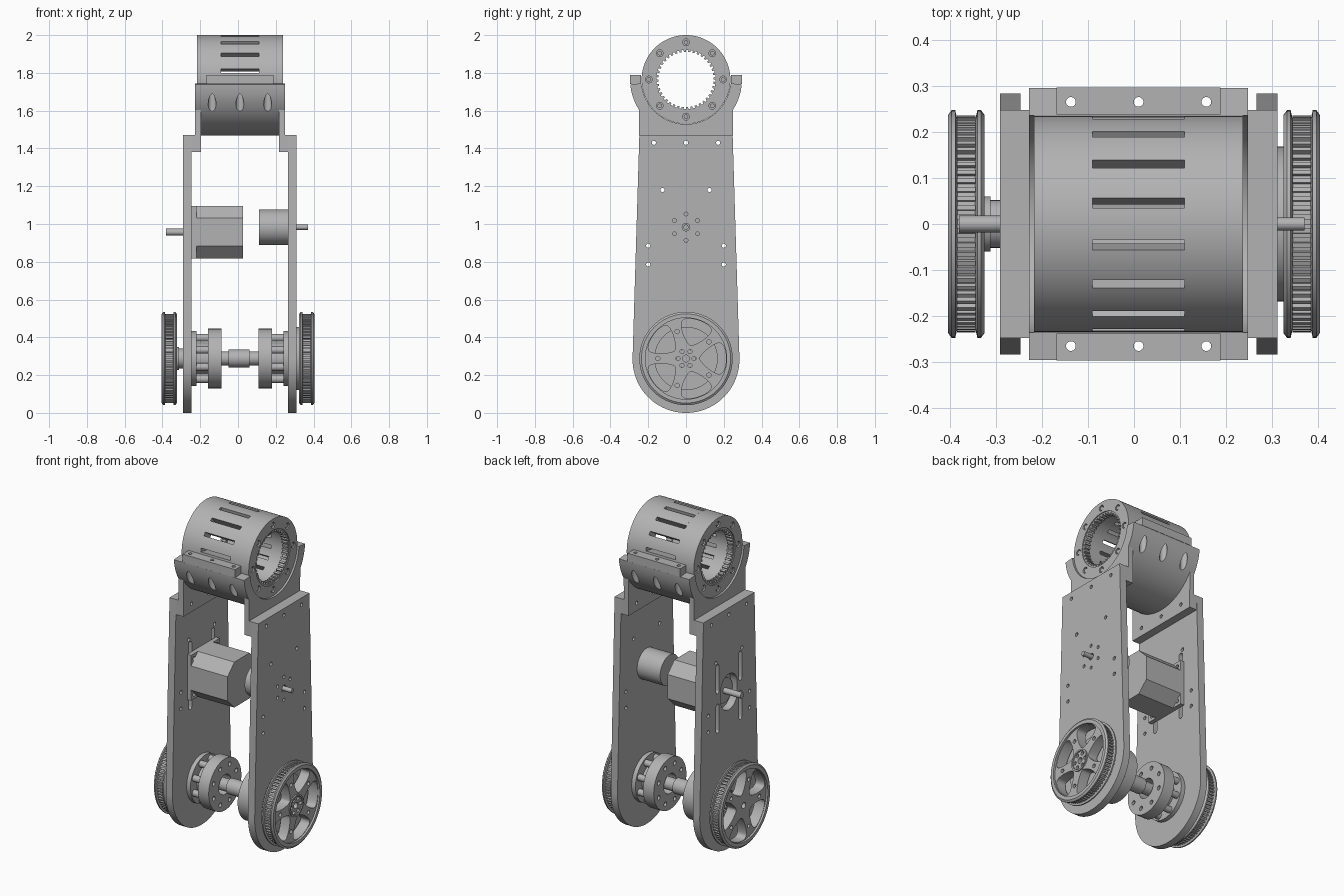
import bpy, bmesh
from math import sin, cos, pi, radians
from mathutils import Matrix

if "Cube" in bpy.data.objects:
    bpy.data.objects.remove(bpy.data.objects["Cube"])

metal = bpy.data.materials.new("machined_grey")
metal.use_nodes = True
GREY = (0.45, 0.45, 0.45, 1)
metal.diffuse_color = GREY
metal.node_tree.nodes["Principled BSDF"].inputs["Base Color"].default_value = GREY

MID = 0.01      # frame mid-plane in x
AXLE = 0.288    # wheel axle height
HEAD = 1.765    # tube axis height
made = []


def add(name, mesh):
    mesh.materials.clear()
    mesh.materials.append(metal)
    ob = bpy.data.objects.new(name, mesh)
    bpy.context.collection.objects.link(ob)
    made.append(ob)
    return ob


def finish(name, bm):
    bmesh.ops.recalc_face_normals(bm, faces=bm.faces)
    mesh = bpy.data.meshes.new(name)
    bm.to_mesh(mesh)
    bm.free()
    return add(name, mesh)


def arc(y, z, r, a0, a1, n=32):
    return [(y + r * cos(radians(a0 + (a1 - a0) * i / n)),
             z + r * sin(radians(a0 + (a1 - a0) * i / n))) for i in range(n + 1)]


def circle(y, z, r, n=24):
    return arc(y, z, r, 0, 360, n)[:-1]


def ring(z, radius, r, count, start=0, n=16):
    spots = arc(0, z, radius, start, start + 360, count)[:-1]
    return [circle(y, h, r, n) for y, h in spots]


def slot(y, z, r, half):
    return arc(y, z + half, r, 0, 180, 12) + arc(y, z - half, r, 180, 360, 12)


def gear(z, r0, r1, teeth):
    return [(r * cos(a), z + r * sin(a)) for i in range(teeth)
            for r, f in ((r0, 0), (r0, .5), (r1, .5), (r1, 1))
            for a in [(i + f * .96 + .02) * 2 * pi / teeth]]


def rounded(pts, times=3):
    for _ in range(times):
        pts = [(a[0] * (1 - t) + b[0] * t, a[1] * (1 - t) + b[1] * t)
               for a, b in zip(pts, pts[1:] + pts[:1]) for t in (.25, .75)]
    return pts


def extrude(name, x0, x1, outline, holes=()):
    """Outline with holes in the (y, z) plane, extruded along x."""
    x0, x1 = min(x0, x1), max(x0, x1)
    cu = bpy.data.curves.new(name, 'CURVE')
    cu.dimensions, cu.fill_mode, cu.extrude = '2D', 'BOTH', (x1 - x0) / 2
    for loop in [outline, *holes]:
        sp = cu.splines.new('POLY')
        sp.points.add(len(loop) - 1)
        for p, (y, z) in zip(sp.points, loop):
            p.co = (y, z, 0, 1)
        sp.use_cyclic_u = True
    tmp = bpy.data.objects.new(name, cu)
    bm = bmesh.new()
    bm.from_mesh(tmp.to_mesh())
    bpy.data.objects.remove(tmp)
    bpy.data.curves.remove(cu)
    bmesh.ops.remove_doubles(bm, verts=bm.verts, dist=1e-5)
    frame = Matrix(((0, 0, 1, (x0 + x1) / 2), (1, 0, 0, 0), (0, 1, 0, 0), (0, 0, 0, 1)))
    bm.transform(frame)
    return finish(name, bm)


def rod(name, x0, x1, r, z, n=32):
    return extrude(name, x0, x1, circle(0, z, r, n))


def box(name, x0, x1, y0, y1, z0, z1):
    return extrude(name, x0, x1, [(y0, z0), (y1, z0), (y1, z1), (y0, z1)])


def lathe(name, profile, z, n=96):
    """Closed (x, r) profile spun around the x axis at height z."""
    bm = bmesh.new()
    vs = [bm.verts.new((x, 0, z + r)) for x, r in profile]
    es = [bm.edges.new((a, b)) for a, b in zip(vs, vs[1:] + vs[:1])]
    bmesh.ops.spin(bm, geom=vs + es, cent=(0, 0, z), axis=(1, 0, 0), angle=2 * pi, steps=n)
    bmesh.ops.remove_doubles(bm, verts=bm.verts, dist=1e-5)
    return finish(name, bm)


def drill(targets, r, z0, z1):
    """Vertical holes through both clamp lips."""
    bm = bmesh.new()
    for x in (-.147, 0, .147):
        for y in (-.265, .265):
            bmesh.ops.create_cone(bm, cap_ends=True, segments=24, radius1=r, radius2=r, depth=z1 - z0,
                                  matrix=Matrix.Translation((MID + x, y, (z0 + z1) / 2)))
    cutter = finish("clamp_drill", bm)
    made.remove(cutter)
    cutter.hide_render = True
    for ob in targets:
        mod = ob.modifiers.new("holes", 'BOOLEAN')
        mod.operation, mod.solver, mod.object = 'DIFFERENCE', 'EXACT', cutter
        bpy.context.view_layer.update()
        mesh = bpy.data.meshes.new_from_object(ob.evaluated_get(bpy.context.evaluated_depsgraph_get()))
        ob.modifiers.clear()
        ob.data = mesh
    bpy.data.objects.remove(cutter)


# Side plates
plate = [(.247, 1.472), (-.247, 1.472)] + arc(0, .283, .283, 178, 362, 48)
foot_holes = [circle(y, 1.43, .011, 16) for y in (-.17, 0, .17)]
side_holes = [circle(y * s, z, .011, 16) for s in (-1, 1)
              for y, z in ((.125, 1.18), (.2, .885), (.2, .785))]
shared = foot_holes + side_holes + [circle(0, AXLE, .06)]
gear_mount = ring(.983, .07, .01, 6, 30) + [circle(0, .983, .02)]
motor_mount = [slot(y, z, .014, .075) for y in (-.11, .11) for z in (.835, 1.075)]
extrude("right_plate", MID + .256, MID + .301, plate, shared + gear_mount)
extrude("left_plate", MID - .301, MID - .256, plate, shared + motor_mount + [slot(0, .957, .08, .03)])

# Cradle around the tube, with end brackets and raised clamp lips
inner = arc(0, HEAD, .2365, 355, 185, 48)
cradle = extrude("cradle", MID - .206, MID + .206, arc(0, HEAD, .296, 185, 355, 64) + inner)
lips = [box("clamp_lip", MID - .178, MID + .178, min(s * .238, s * .296), max(s * .238, s * .296),
            1.74, 1.79) for s in (-1, 1)]
drill([cradle] + lips, .0105, 1.4, 1.9)
drill([cradle], .021, 1.4, 1.715)
bracket = (arc(0, HEAD, .296, 185, 213, 12) + [(-.247, 1.38), (.247, 1.38)]
           + arc(0, HEAD, .296, 327, 355, 12) + inner)
for s in (-1, 1):
    extrude("end_bracket", MID + s * .206, MID + s * .238, bracket, foot_holes)
    extrude("bracket_foot", MID + s * .238, MID + s * .256,
            [(-.247, 1.38), (.247, 1.38), (.247, 1.472), (-.247, 1.472)], foot_holes)

# Slotted tube: two solid collars joined by sixteen bars, with toothed end rings
for s in (-1, 1):
    extrude("tube_collar", MID + s * .1, MID + s * .215, circle(0, HEAD, .235, 96), [circle(0, HEAD, .165, 64)])
    extrude("tube_end_face", MID + s * .215, MID + s * .227, circle(0, HEAD, .235, 96),
            [circle(0, HEAD, .165, 64)] + ring(HEAD, .197, .018, 8))
    for i, hole in enumerate(ring(HEAD, .197, .012, 8)):
        extrude("tube_screw", MID + s * .213, MID + s * .223, hole)
    extrude("toothed_ring", MID + s * .185, MID + s * .221, circle(0, HEAD, .166, 64),
            [gear(HEAD, .146, .157, 40)])
for i in range(16):
    a = i * 22.5
    extrude("tube_bar", MID - .1, MID + .1,
            arc(0, HEAD, .235, a - 8.6, a + 8.6, 6) + arc(0, HEAD, .165, a + 7.8, a - 7.8, 6))

# Square motor on the left plate
c, h, zc = .065, .139, .957
octagon = [(y * sy, zc + z * sy * sz) for sy, sz, order in
           ((1, 1, 1), (-1, -1, -1), (-1, 1, 1), (1, -1, -1))
           for y, z in ((h, h - c), (h - c, h))[::order]]
extrude("motor_body", -.225, .027, octagon)
extrude("motor_flange", -.246, -.22, [(-h, zc - h), (h, zc - h), (h, zc + h), (-h, zc + h)],
        [circle(y, zc + z, .012, 16) for y in (-.11, .11) for z in (-.11, .11)])
rod("motor_boss", -.262, -.24, .075, zc)
rod("motor_shaft", -.38, -.2, .018, zc)

# Round motor on the right plate
rod("round_motor", .11, MID + .256, .093, .983, 48)
rod("round_motor_shaft", .2, .37, .014, .983)

# Toothed wheels with five windows
windows = []
for i in range(5):
    corners = [(.075, -10), (.15, -27), (.215, -25), (.218, 0), (.215, 25), (.15, 27), (.075, 10)]
    windows.append(rounded([(r * cos(radians(a + 72 * i)), AXLE + r * sin(radians(a + 72 * i)))
                            for r, a in corners]))
for s, side in ((-1, "left"), (1, "right")):
    lathe(side + "_wheel_rim", [(s * x, r) for x, r in (
        (.404, .215), (.404, .236), (.396, .247), (.388, .247), (.383, .225),
        (.345, .225), (.34, .247), (.332, .247), (.324, .236), (.324, .215))], AXLE)
    extrude(side + "_wheel_teeth", s * .344, s * .384, gear(AXLE, .236, .226, 72), [circle(0, AXLE, .22, 72)])
    hub = ring(AXLE, .042, .011, 6) if s > 0 else []
    extrude(side + "_wheel_web", s * .33, s * .392, circle(0, AXLE, .2165, 96),
            windows + ring(AXLE, .15, .012, 5, 36) + hub + [circle(0, AXLE, .018)])
    if s > 0:
        extrude("right_hub_ring", .39, .399, circle(0, AXLE, .066, 48), [circle(0, AXLE, .056, 48)])
rod("left_wheel_collar", -.33, -.29, .052, AXLE)
rod("left_collar_lip", -.325, -.312, .06, AXLE)
extrude("right_wheel_flange", .31, .324, circle(0, AXLE, .168, 64), [circle(0, AXLE, .06)])
rod("right_wheel_collar", .3, .335, .052, AXLE)

# Bearing housings on spacer posts
for s in (-1, 1):
    extrude("bearing_flange", MID + s * .23, MID + s * .256, circle(0, AXLE, .146, 64), [circle(0, AXLE, .05)])
    rod("bearing_core", MID + s * .16, MID + s * .235, .085, AXLE, 48)
    for post in ring(AXLE, .118, .02, 8, 22.5):
        extrude("spacer_post", MID + s * .165, MID + s * .235, post)
    extrude("bearing_disc", MID + s * .098, MID + s * .17, circle(0, AXLE, .158, 64),
            ring(AXLE, .118, .013, 8, 22.5) + [circle(0, AXLE, .06, 32)])

# Axle
rod("axle", -.29, .31, .037, AXLE)
rod("axle_sleeve", -.05, .06, .047, AXLE)

# Smooth round walls, crisp edges
for ob in made:
    ob.select_set(True)
bpy.context.view_layer.objects.active = made[0]
bpy.ops.object.shade_smooth_by_angle(angle=radians(30))
